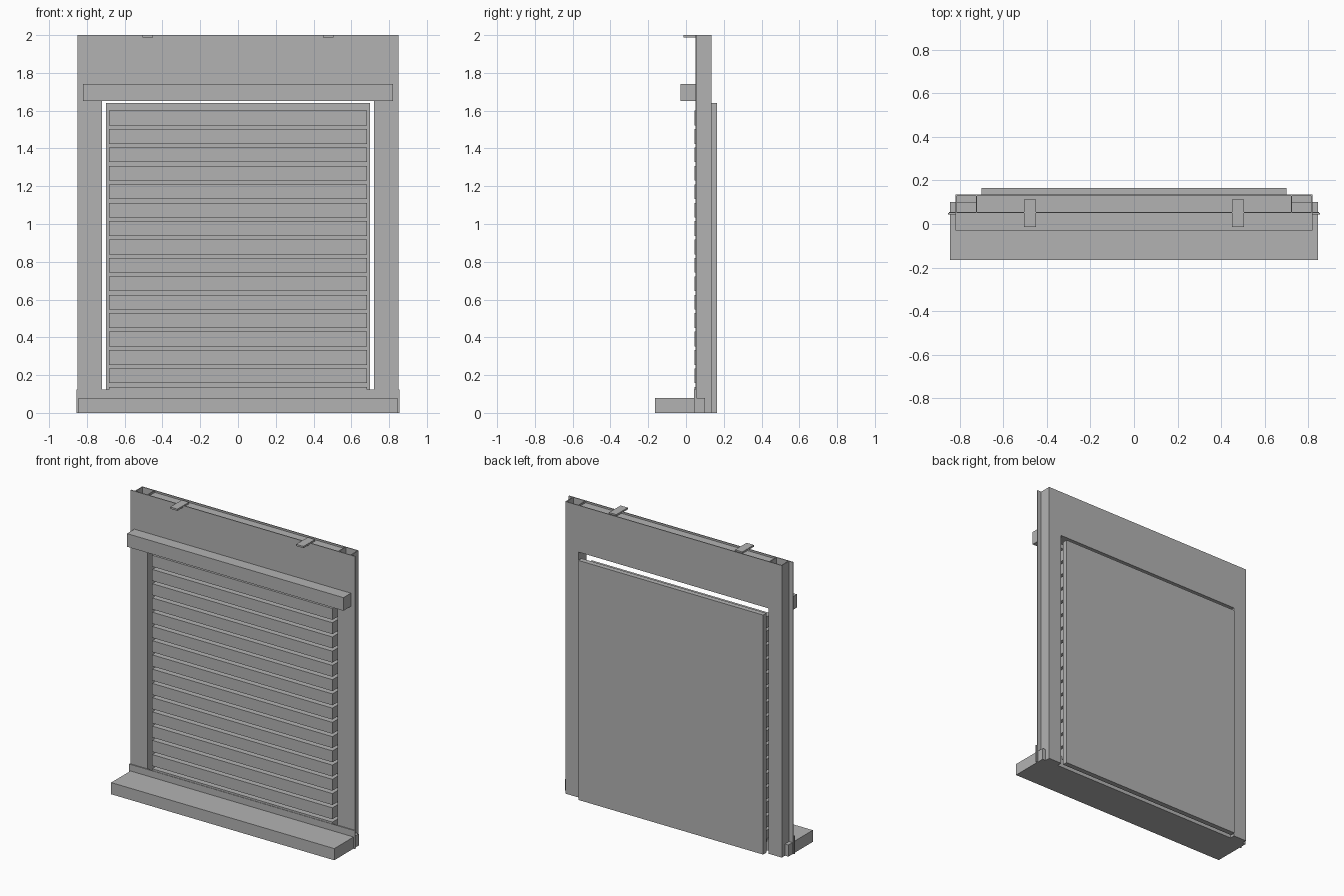
import bpy
import bmesh
from mathutils import Vector

cube = bpy.data.objects.get("Cube")
if cube:
    bpy.data.objects.remove(cube, do_unlink=True)

# Single plain metal colour
GREY = (0.45, 0.45, 0.45, 1.0)
metal = bpy.data.materials.new("plain_grey_metal")
metal.use_nodes = True
metal.diffuse_color = GREY
metal.node_tree.nodes["Principled BSDF"].inputs["Base Color"].default_value = GREY


def finish(bm, name):
    bmesh.ops.recalc_face_normals(bm, faces=bm.faces)
    mesh = bpy.data.meshes.new(name)
    bm.to_mesh(mesh)
    bm.free()
    mesh.materials.append(metal)
    obj = bpy.data.objects.new(name, mesh)
    bpy.context.collection.objects.link(obj)
    return obj


def box(name, x, y, z):
    """Box spanning the given (low, high) ranges."""
    bm = bmesh.new()
    bmesh.ops.create_cube(bm, size=1)
    for v in bm.verts:
        v.co = Vector([lo + (hi - lo) * (c + 0.5)
                       for c, (lo, hi) in zip(v.co, (x, y, z))])
    return finish(bm, name)


def arch(name, half, y):
    """Sheet with a doorway cut out of its lower edge."""
    pts = [(-half, 0), (-OPEN, 0), (-OPEN, LINTEL), (OPEN, LINTEL),
           (OPEN, 0), (half, 0), (half, TOP), (-half, TOP)]
    bm = bmesh.new()
    face = bm.faces.new([bm.verts.new((px, y[0], pz)) for px, pz in pts])
    out = bmesh.ops.extrude_face_region(bm, geom=[face])
    moved = [g for g in out["geom"] if isinstance(g, bmesh.types.BMVert)]
    bmesh.ops.translate(bm, verts=moved, vec=(0, y[1] - y[0], 0))
    return finish(bm, name)


TOP, LINTEL, OPEN = 2.0, 1.68, 0.72
FRONT, BACK, SHEET = 0.05, 0.135, 0.006

# Front fascia with side flanges, and narrower back sheet
arch("front_fascia", 0.85, (FRONT, FRONT + SHEET))
arch("back_sheet", 0.82, (BACK - SHEET, BACK))

# Lintel filling and hollow side channels
depth = (FRONT + SHEET, BACK - SHEET)
box("lintel_beam", (-OPEN, OPEN), depth, (LINTEL, 1.988))
for side, s in (("right", -1), ("left", 1)):
    for part, a in (("inner", OPEN), ("outer", 0.814)):
        span = sorted((s * a, s * (a + SHEET)))
        box(f"{side}_{part}_channel_wall", span, depth, (0, TOP))
    box(f"{side}_channel_foot", sorted((s * OPEN, s * 0.82)), depth, (0, 0.01))
    # Fixing tab on top
    box(f"{side}_top_tab", sorted((s * 0.45, s * 0.505)),
        (-0.013, 0.112), (1.988, TOP))

# Projecting header
box("header", (-0.82, 0.82), (-0.03, FRONT), (1.65, 1.74))

# Sill with thin upstand
box("sill", (-0.845, 0.845), (-0.165, 0.1), (0, 0.08))
box("sill_upstand", (-0.855, 0.855), (0.043, FRONT), (0, 0.125))

# Backing panel and its horizontal slats
box("back_panel", (-0.7, 0.7), (0.13, 0.165), (0, 1.64))
for i in range(16):
    top = 1.6 - i * 0.0975
    box(f"slat_{i + 1}", (-0.683, 0.683), (0.046, 0.13), (top - 0.078, top))
